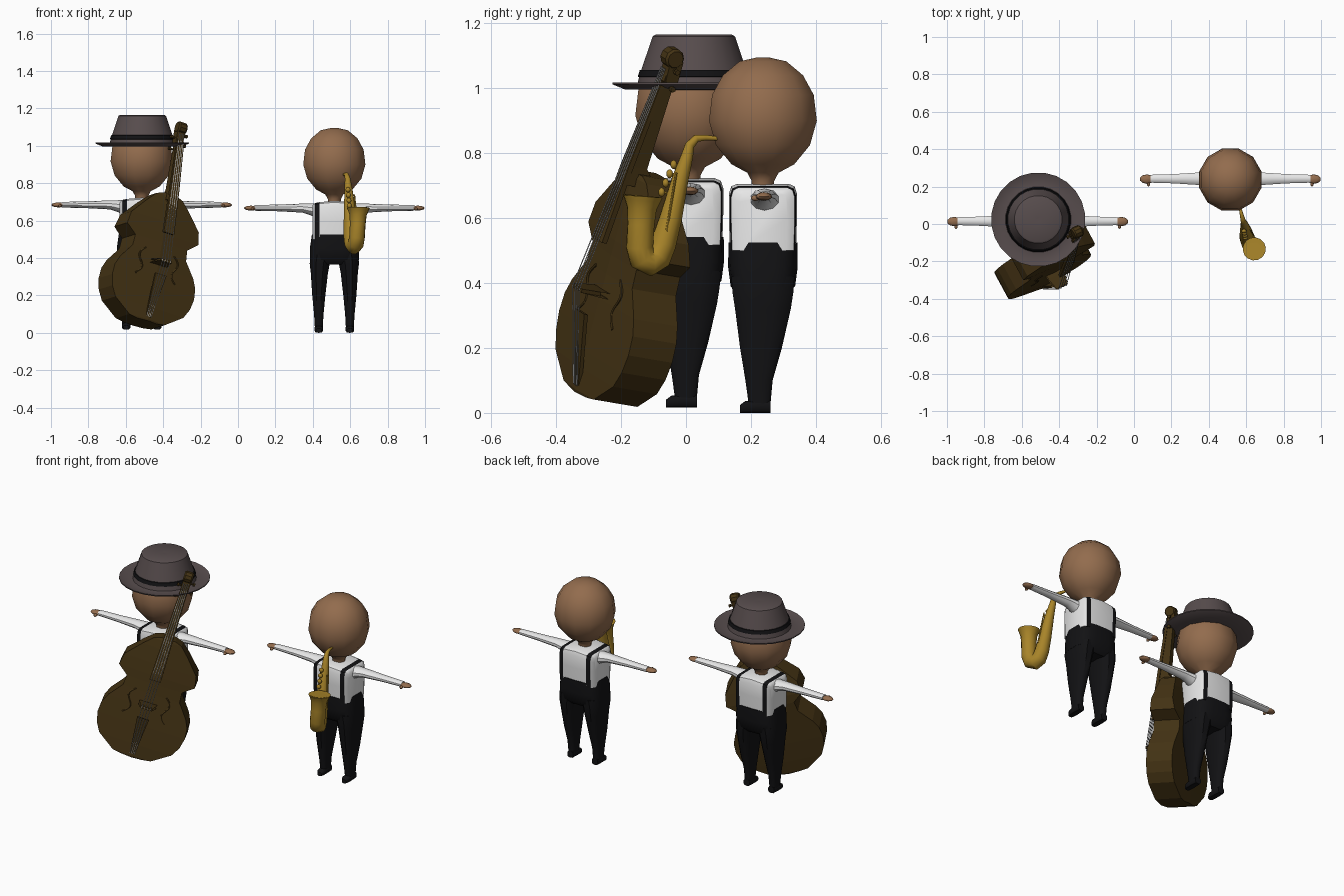
import bpy, bmesh, math
from mathutils import Vector


def material(name, rgb):
    m = bpy.data.materials.new(name)
    m.diffuse_color = (*rgb, 1)
    return m


SKIN = material("skin", (0.29, 0.15, 0.075))
WHITE = material("white_shirt", (0.85, 0.85, 0.85))
BLACK = material("black_cloth", (0.006, 0.006, 0.007))
FELT = material("grey_felt", (0.095, 0.073, 0.074))
WOOD = material("dark_wood", (0.058, 0.033, 0.007))
BRASS = material("brass", (0.39, 0.23, 0.022))
STRING = material("string_grey", (0.4, 0.4, 0.4))


def loft(name, rings, mats, pick=None, smooth=40):
    """Skin closed rings of points and cap both ends; pick(i) gives a material per band."""
    bm = bmesh.new()
    rows = [[bm.verts.new(p) for p in r] for r in rings]
    n = len(rows[0])
    for i in range(len(rows) - 1):
        for j in range(n):
            k = (j + 1) % n
            f = bm.faces.new((rows[i][j], rows[i][k], rows[i + 1][k], rows[i + 1][j]))
            f.material_index = pick(i) if pick else 0
    bm.faces.new(rows[0])
    bm.faces.new(rows[-1])
    bmesh.ops.recalc_face_normals(bm, faces=bm.faces)
    me = bpy.data.meshes.new(name)
    bm.to_mesh(me)
    bm.free()
    for m in mats:
        me.materials.append(m)
    ob = bpy.data.objects.new(name, me)
    bpy.context.collection.objects.link(ob)
    if smooth:
        bpy.ops.object.select_all(action='DESELECT')
        ob.select_set(True)
        bpy.context.view_layer.objects.active = ob
        bpy.ops.object.shade_smooth_by_angle(angle=math.radians(smooth))
    return ob


def ring(c, a, b, n=12, e=1.0):
    """Oval (or squarish when e < 1) ring at c spanned by the half axes a and b."""
    pts = []
    for i in range(n):
        t = 2 * math.pi * (i + 0.5) / n
        co, si = math.cos(t), math.sin(t)
        pts.append(Vector(c) + Vector(a) * math.copysign(abs(co) ** e, co)
                   + Vector(b) * math.copysign(abs(si) ** e, si))
    return pts


def lathe(name, c, profile, mats, n, pick=None, smooth=40):
    c = Vector(c)
    return loft(name, [ring(c + Vector((0, 0, z)), (r, 0, 0), (0, r, 0), n) for r, z in profile],
                mats, pick, smooth)


def tube(name, path, mat, n=8, smooth=50):
    """Round tube through (point, radius) pairs."""
    pts = [Vector(p) for p, r in path]
    rings = []
    for i, (p, r) in enumerate(path):
        d = (pts[min(i + 1, len(pts) - 1)] - pts[max(i - 1, 0)]).normalized()
        a = d.cross(Vector((1, 0.1, 0))).normalized()
        rings.append(ring(pts[i], a * r, d.cross(a) * r, n))
    return loft(name, rings, [mat], None, smooth)


def blob(name, c, size, mat, n=10):
    """Small ellipsoid."""
    c = Vector(c)
    rings = []
    for i in range(7):
        t = math.pi * (i * 0.96 / 6 + 0.02)
        s = math.sin(t)
        rings.append(ring(c + Vector((0, 0, size[2] * math.cos(t))),
                          (size[0] * s, 0, 0), (0, size[1] * s, 0), n))
    return loft(name, rings, [mat], None, 60)


def musician(tag, ox, oy, oz):
    o = Vector((ox, oy, oz))
    # head and neck
    lathe(tag + "_head", o, [(0.035, 0.69), (0.036, 0.715), (0.05, 0.74), (0.10, 0.766), (0.15, 0.825),
                             (0.172, 0.90), (0.162, 0.98), (0.128, 1.04), (0.075, 1.083), (0.02, 1.095)],
          [SKIN], 12, None, 60)
    # shirt lofted sideways, the strap columns are black
    cols = [(-0.118, 0.075, 0.68), (-0.103, 0.098, 0.694), (-0.078, 0.102, 0.699), (0, 0.105, 0.706),
            (0.078, 0.102, 0.699), (0.103, 0.098, 0.694), (0.118, 0.075, 0.68)]
    rows = []
    for x, h, z in cols:
        half = [(h * 0.97, 0.50), (h, 0.60), (h, z - 0.03), (h * 0.93, z - 0.008), (h * 0.75, z)]
        prof = half + [(-y, q) for y, q in reversed(half)]
        rows.append([o + Vector((x, y, q)) for y, q in prof])
    loft(tag + "_shirt", rows, [WHITE, BLACK], lambda i: int(i in (1, 4)))
    # trousers
    loft(tag + "_hips", [ring(o + Vector((0, 0, z)), (a, 0, 0), (0, b, 0), 20, 0.6) for z, a, b in
                         [(0.365, 0.105, 0.075), (0.39, 0.132, 0.1), (0.45, 0.132, 0.108),
                          (0.525, 0.121, 0.107), (0.526, 0.10, 0.09)]], [BLACK])
    for s, side in ((-1, "left"), (1, "right")):
        loft(f"{tag}_{side}_leg",
             [ring(o + Vector((s * x, y, z)), (a, 0, 0), (0, b, 0), 12, 0.75) for z, x, a, b, y in
              [(0.015, 0.083, 0.021, 0.033, -0.01), (0.1, 0.083, 0.026, 0.043, -0.012),
               (0.2, 0.083, 0.036, 0.066, -0.006), (0.32, 0.08, 0.047, 0.088, 0),
               (0.37, 0.078, 0.055, 0.096, 0), (0.42, 0.07, 0.06, 0.1, 0)]], [BLACK])
        # shoe with a rounded toe
        loft(f"{tag}_{side}_shoe",
             [ring(o + Vector((s * 0.083, y, h)), (0.024 * k, 0, 0), (0, 0, h), 10, 0.7) for y, k, h in
              [(-0.071, 0.6, 0.012), (-0.055, 0.95, 0.018), (-0.02, 1, 0.02), (0.024, 0.85, 0.02)]], [BLACK])
        # sleeve and hand
        loft(f"{tag}_{side}_sleeve",
             [ring(o + Vector((s * x, 0.005, z)), (0, a, 0), (0, 0, b), 10) for x, a, b, z in
              [(0.09, 0.055, 0.042, 0.65), (0.125, 0.042, 0.032, 0.66), (0.17, 0.035, 0.024, 0.667),
               (0.3, 0.026, 0.018, 0.668), (0.428, 0.022, 0.015, 0.668)]], [WHITE])
        blob(f"{tag}_{side}_hand", o + Vector((s * 0.446, 0.003, 0.667)), (0.039, 0.025, 0.013), SKIN)
        blob(f"{tag}_{side}_thumb", o + Vector((s * 0.437, -0.023, 0.662)), (0.009, 0.014, 0.009), SKIN, 6)


musician("bassist", -0.515, 0.01, 0.017)
musician("saxophonist", 0.515, 0.237, 0)

# hat with a dark band
lathe("hat", (-0.512, 0.024, 0),
      [(0.14, 0.995), (0.215, 0.997), (0.252, 1.012), (0.252, 1.018), (0.215, 1.005), (0.176, 1.01),
       (0.17, 1.035), (0.174, 1.036), (0.168, 1.056), (0.163, 1.057), (0.128, 1.16), (0.118, 1.166),
       (0.01, 1.163)], [FELT, BLACK], 24, lambda i: int(i in (6, 7, 8)))

# double bass in its own frame: w across, u along the neck, n out of the front
T = Vector((-0.485, -0.33, 0.075))
U = Vector((0.175, 0.255, 0.95)).normalized()
W = Vector((0.864, 0.422, -0.273)).normalized()
N = W.cross(U).normalized()


def P(w, u, n):
    return T + W * w + U * u + N * n


def box_rows(name, rows, smooth=0):
    """Boxy bar along u from rows of (u, half width, back n, front n)."""
    return loft(name, [[P(-w, u, b), P(w, u, b), P(w, u, f), P(-w, u, f)] for u, w, b, f in rows],
                [WOOD], None, smooth)


outline = [(-0.012, 0.06), (-0.004, 0.11), (0.066, 0.21), (0.12, 0.24), (0.18, 0.253), (0.24, 0.248),
           (0.29, 0.225), (0.37, 0.165), (0.43, 0.16), (0.478, 0.22), (0.545, 0.208), (0.635, 0.13),
           (0.685, 0.08), (0.70, 0.04)]
body = []
for u, w in outline:
    back = -0.155 + max(0, u - 0.45) * 0.28
    body.append([P(-w, u, 0), P(0, u, 0.012), P(w, u, 0), P(w, u, back), P(0, u, back - 0.008), P(-w, u, back)])
loft("bass_body", body, [WOOD], None, 0)
box_rows("bass_neck", [(0.66, 0.026, -0.07, 0.04), (0.72, 0.022, -0.02, 0.038), (0.99, 0.018, -0.035, 0.002),
                       (1.06, 0.017, -0.045, -0.006)])
box_rows("bass_fingerboard", [(0.47, 0.032, 0.055, 0.072), (0.72, 0.027, 0.03, 0.047), (1.0, 0.021, -0.005, 0.009)])
box_rows("bass_tailpiece", [(0.01, 0.014, 0.0, 0.012), (0.24, 0.034, 0.055, 0.068)])
box_rows("bass_bridge", [(0.302, 0.05, 0.0, 0.03), (0.305, 0.034, 0.03, 0.098), (0.317, 0.034, 0.03, 0.098),
                         (0.32, 0.05, 0.0, 0.03)])
box_rows("bass_peg_box", [(0.985, 0.022, -0.045, -0.004), (1.07, 0.024, -0.045, 0.0)])
tube("bass_scroll", [(P(-0.026, 1.075, -0.015), 0.026), (P(-0.018, 1.075, -0.015), 0.032),
                     (P(0.018, 1.075, -0.015), 0.032), (P(0.026, 1.075, -0.015), 0.026)], WOOD, 10, 30)
for i, u in enumerate((0.95, 0.985, 1.015, 1.04)):
    s = 1 if i % 2 else -1
    tube(f"bass_peg_{i}", [(P(0, u, -0.02), 0.005), (P(s * 0.036, u, -0.022), 0.005),
                           (P(s * 0.037, u, -0.022), 0.01), (P(s * 0.048, u, -0.022), 0.009)], WOOD, 6)
for i in range(4):
    k = i - 1.5
    tube(f"bass_string_{i}", [(P(k * 0.009, 0.01, 0.016), 0.0022), (P(k * 0.016, 0.311, 0.102), 0.0022),
                              (P(k * 0.009, 1.04, 0.006), 0.0022)], STRING, 4)
# curved sound holes as slim S shapes on the front
for s in (-1, 1):
    path = []
    for i in range(15):
        t = i / 14 * 2 - 1
        path.append((P(s * (0.105 - 0.018 * t + 0.022 * math.sin(t * math.pi)), 0.30 + 0.075 * t, 0.006), 0.005))
    tube(f"bass_sound_hole_{'left' if s < 0 else 'right'}", path, WOOD, 6)

# saxophone: mouthpiece, body, bow and hollow bell in one tube
tube("saxophone", [((0.565, 0.10, 0.845), 0.006), ((0.573, 0.06, 0.848), 0.009), ((0.580, 0.032, 0.846), 0.012),
                   ((0.586, 0.012, 0.825), 0.015), ((0.589, 0.003, 0.79), 0.019), ((0.594, -0.018, 0.72), 0.026),
                   ((0.600, -0.047, 0.60), 0.035), ((0.604, -0.070, 0.52), 0.040), ((0.610, -0.087, 0.478), 0.042),
                   ((0.620, -0.110, 0.464), 0.043), ((0.630, -0.134, 0.476), 0.043), ((0.636, -0.143, 0.51), 0.042),
                   ((0.640, -0.139, 0.58), 0.042), ((0.642, -0.136, 0.63), 0.046), ((0.643, -0.134, 0.655), 0.056),
                   ((0.643, -0.133, 0.667), 0.062), ((0.643, -0.133, 0.669), 0.057), ((0.643, -0.135, 0.645), 0.042),
                   ((0.641, -0.138, 0.60), 0.034)], BRASS, 14)
# keys along the body
for i in range(4):
    t = i / 3
    c = Vector((0.588 + 0.008 * t, -0.038 - 0.037 * t, 0.765 - 0.085 * t))
    blob(f"saxophone_key_{i}", c, (0.014, 0.011, 0.014), BRASS, 8)
    tube(f"saxophone_key_stem_{i}", [(c, 0.004), (c + Vector((0.002, 0.03, -0.005)), 0.004)], BRASS, 6)
tube("saxophone_key_rod", [((0.622, -0.03, 0.74), 0.004), ((0.640, -0.06, 0.56), 0.004)], BRASS, 6)
